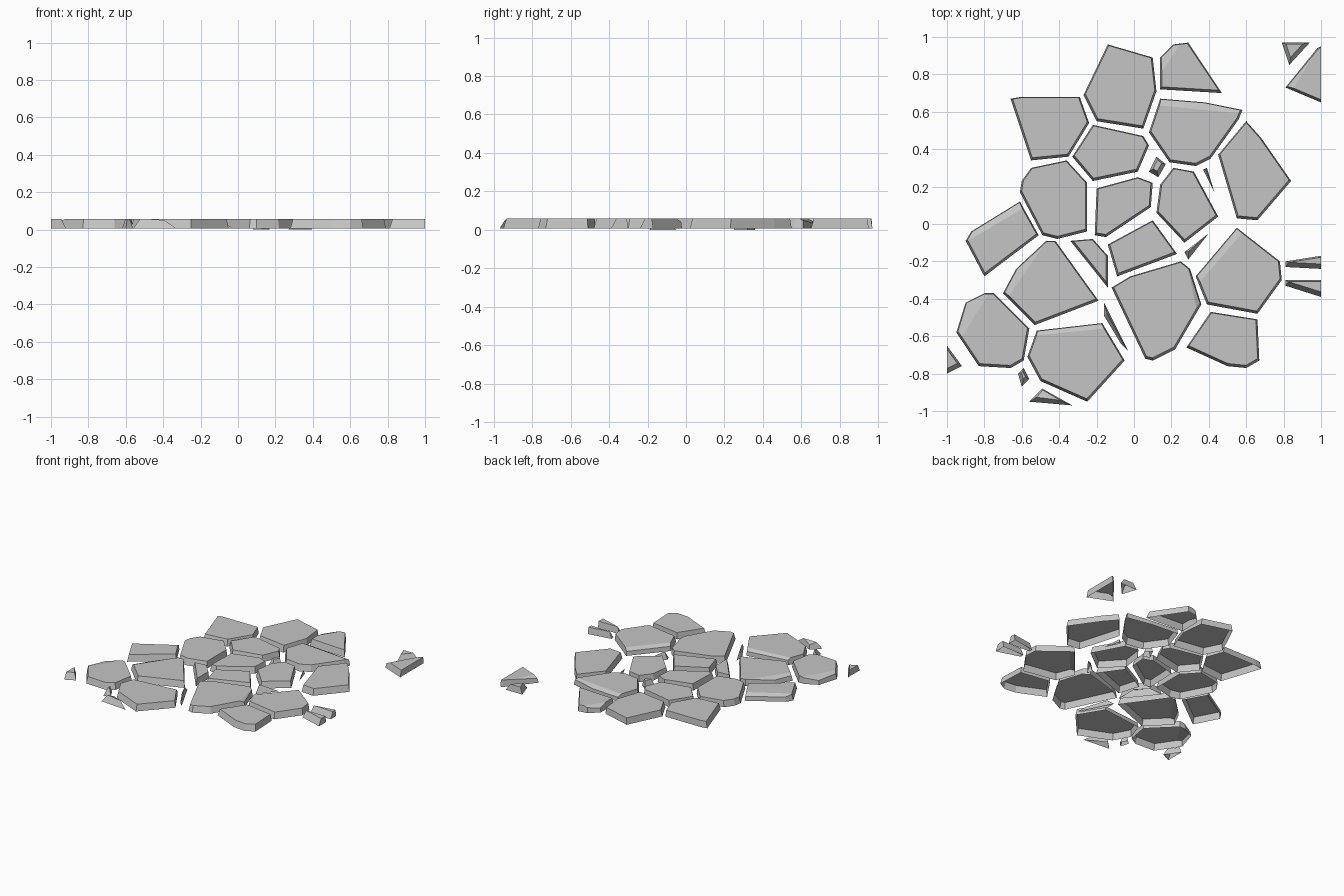
import bpy
import bmesh
from mathutils import Vector

TOP = 0.058
BOTTOM = 0.006
CHIP_DROP = 0.02

default_cube = bpy.data.objects.get("Cube")
if default_cube:
    bpy.data.objects.remove(default_cube, do_unlink=True)

# Single stone colour
stone_grey = bpy.data.materials.new("stone_grey")
stone_grey.use_nodes = True
grey = (0.56, 0.56, 0.56, 1)
stone_grey.diffuse_color = grey
shader = stone_grey.node_tree.nodes["Principled BSDF"]
shader.inputs["Base Color"].default_value = grey
shader.inputs["Roughness"].default_value = 0.9


def hull(points):
    """Closed convex solid around the given points."""
    bm = bmesh.new()
    for point in points:
        bm.verts.new(point)
    bmesh.ops.remove_doubles(bm, verts=bm.verts[:], dist=0.0005)
    bmesh.ops.convex_hull(bm, input=bm.verts[:])
    loose = [v for v in bm.verts if not v.link_faces]
    bmesh.ops.delete(bm, geom=loose, context="VERTS")
    return bm


def slice_off(bm, point, normal):
    """Remove everything beyond a plane and close the solid again."""
    geometry = bm.verts[:] + bm.edges[:] + bm.faces[:]
    bmesh.ops.bisect_plane(bm, geom=geometry, plane_co=point,
                           plane_no=normal, clear_outer=True)
    points = [v.co.copy() for v in bm.verts]
    bm.free()
    return hull(points)


def stone(name, *outline, chip=None, taper=0.7, base=BOTTOM):
    """Flat stone shell, open below, from an outline in hundredths.
    chip = (direction x, direction y, width) of a broken upper edge."""
    rim = [Vector((x / 100, y / 100, base)) for x, y in outline]
    centre = sum(rim, Vector()) / len(rim)
    height = TOP - base
    bm = hull(rim + [p + Vector((0, 0, height)) for p in rim])

    # Sloping sides, flatter towards the front; straight cuts at the border
    for a, b in zip(rim, rim[1:] + rim[:1]):
        if min(abs(a.x), abs(b.x)) > 0.99:
            continue
        side = (b - a).cross(Vector((0, 0, 1))).normalized()
        if side.dot(a - centre) < 0:
            side.negate()
        inset = (0.013 - 0.007 * side.y) * taper
        bm = slice_off(bm, a, (side * height + Vector((0, 0, inset))).normalized())

    # Broken upper edge
    if chip:
        direction = Vector((chip[0], chip[1], 0)).normalized()
        point = max(rim, key=lambda p: p.dot(direction)).copy()
        point.z = TOP - CHIP_DROP
        normal = direction * CHIP_DROP + Vector((0, 0, chip[2]))
        bm = slice_off(bm, point, normal.normalized())

    # Merge flat faces, then open the underside
    bmesh.ops.dissolve_limit(bm, angle_limit=0.01, verts=bm.verts[:], edges=bm.edges[:])
    bmesh.ops.recalc_face_normals(bm, faces=bm.faces[:])
    underside = [f for f in bm.faces if f.normal.z < -0.9]
    bmesh.ops.delete(bm, geom=underside, context="FACES")

    mesh = bpy.data.meshes.new(name)
    bm.to_mesh(mesh)
    bm.free()
    mesh.materials.append(stone_grey)
    bpy.context.scene.collection.objects.link(bpy.data.objects.new(name, mesh))


def shard(name, *outline, base=BOTTOM, chip=None):
    """Small splinter between the stones, with flatter sides."""
    stone(name, *outline, taper=1.3, base=base, chip=chip)


# Back row
stone("back_stone", (-14, 96), (10, 89), (12, 71), (5, 51), (-20, 55), (-27, 69))
stone("back_left_stone", (29, 97), (47, 70), (14, 72), (14, 89), (21, 96),
      chip=(-0.8, 0.5, 0.05))
stone("back_right_stone", (-66, 67), (-60, 68), (-29, 68), (-24, 54), (-35, 36), (-55, 34))
stone("back_left_inner_stone", (14, 67), (38, 65), (58, 61), (56, 56), (41, 35), (33, 31),
      (19, 33), (8, 49), chip=(0.1, 1, 0.04))
stone("left_stone", (60, 55), (68, 46), (84, 23), (66, 2), (55, 3), (45, 37))

# Middle
stone("middle_back_stone", (-22, 53), (5, 47), (8, 42), (2, 28), (-22, 23), (-33, 36))
stone("middle_right_stone", (-55, 30), (-36, 34), (-25, 22), (-25, -4), (-41, -8),
      (-49, -6), (-61, 17), (-60, 23))
stone("centre_stone", (-20, 19), (2, 25), (10, 22), (9, 9), (-15, -7), (-21, -6))
stone("middle_left_stone", (21, 30), (32, 28), (45, 4), (27, -10), (12, 6), (14, 21))
stone("right_stone", (-61, 12), (-51, -6), (-80, -28), (-90, -9), (-87, -4),
      chip=(-0.5, 0.85, 0.04))
stone("middle_front_stone", (-14, -11), (10, 2), (23, -16), (-9, -28))
stone("middle_wedge_stone", (-34, -9), (-22, -8), (-14, -17), (-14, -34))

# Front
stone("front_right_inner_stone", (-47, -9), (-42, -9), (-19, -41), (-53, -54),
      (-70, -37), (-63, -24), chip=(-0.8, 0.55, 0.05))
stone("front_large_stone", (-12, -34), (-2, -28), (25, -20), (30, -24), (36, -43),
      (22, -67), (10, -73), (6, -72), chip=(0.95, 0.2, 0.03))
stone("front_left_stone", (55, -2), (78, -20), (79, -30), (66, -48), (39, -43),
      (33, -28), chip=(-0.75, 0.65, 0.04))
stone("front_left_corner_stone", (41, -47), (66, -51), (67, -73), (60, -77),
      (50, -76), (28, -66))
stone("front_right_corner_stone", (-90, -42), (-80, -37), (-75, -37), (-56, -56),
      (-59, -73), (-66, -77), (-83, -76), (-95, -58), chip=(-0.8, 0.5, 0.08))
stone("front_stone", (-52, -57), (-17, -53), (-5, -73), (-25, -95), (-50, -84),
      (-57, -71), chip=(-0.1, 1, 0.03))

# Splinters in the gaps
shard("front_gap_shard", (-16, -42), (-3, -68), (-7, -64), (-16, -49))
shard("back_gap_shard", (12, 36), (17, 32), (13, 25), (8, 28), base=0)
shard("left_gap_shard", (37, 29), (39, 30), (43, 17))
shard("left_front_gap_shard", (40, -5), (29, -19), (27, -15), base=0)
shard("right_front_gap_shard", (-59, -77), (-56, -83), (-60, -87), (-62, -80))
shard("front_edge_shard", (-49, -88), (-33, -97), (-56, -95), chip=(0.3, 1, 0.05))

# Pieces cut off at the border
shard("right_border_piece", (-100, -65), (-92, -76), (-100, -80))
shard("left_border_upper_piece", (81, -20), (100, -17), (100, -24), (81, -23))
shard("left_border_lower_piece", (81, -30), (100, -30), (100, -39), (81, -33))
shard("back_corner_shard", (79, 97), (94, 97), (83, 85))
stone("back_corner_piece", (98, 94), (100, 95), (100, 65), (81, 73),
      chip=(-0.85, 0.5, 0.04))
